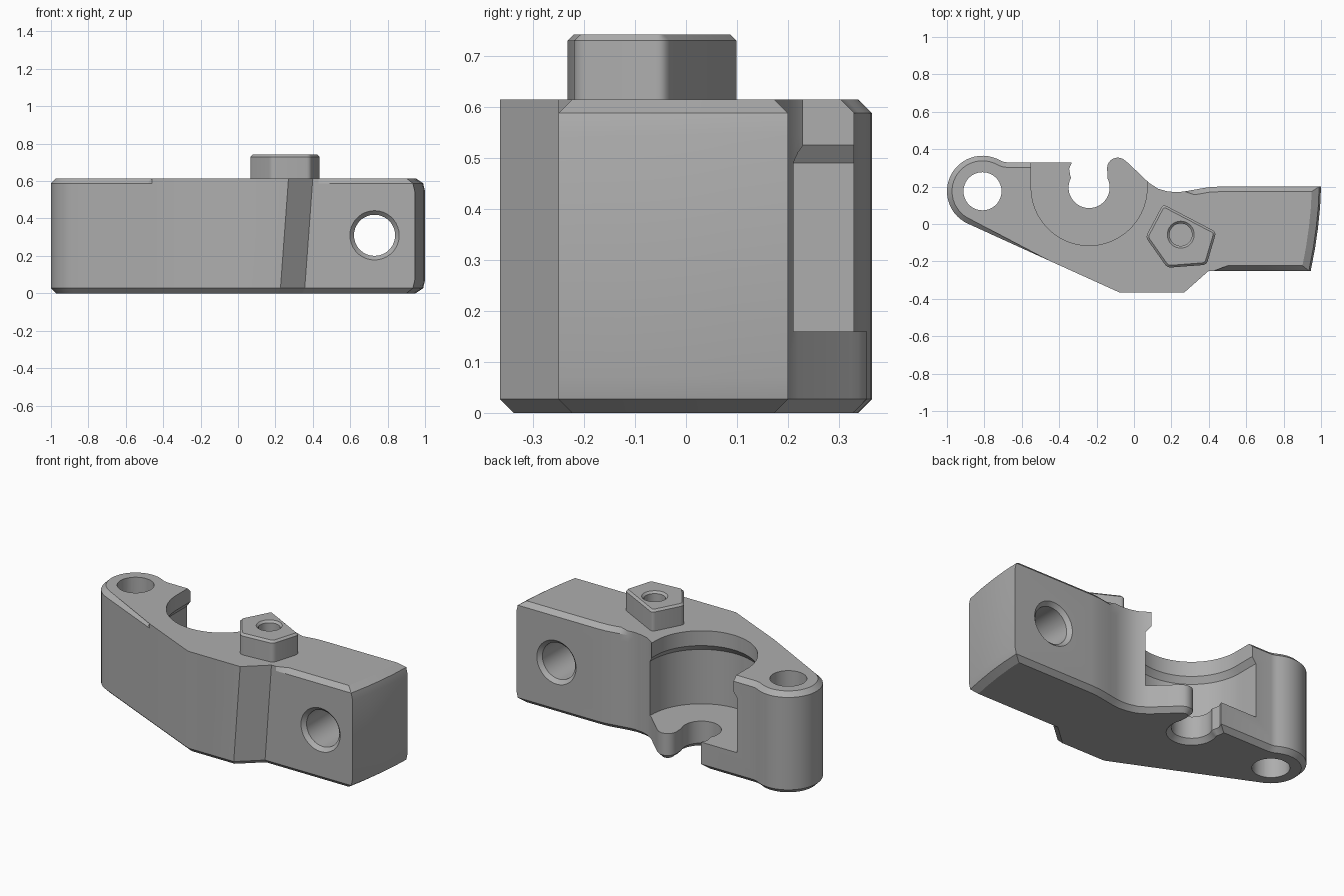
import bpy, bmesh
from math import sin, cos, radians
from mathutils import Vector

if "Cube" in bpy.data.objects:
    bpy.data.objects.remove(bpy.data.objects["Cube"])

grey = bpy.data.materials.new("plain_grey")
grey.use_nodes = True
COLOUR = (0.42, 0.42, 0.42, 1)
grey.diffuse_color = COLOUR
grey.node_tree.nodes["Principled BSDF"].inputs["Base Color"].default_value = COLOUR


def arc(cx, cy, r, start, end, n):
    """Points along an arc, angles in degrees."""
    angles = [radians(start + (end - start) * i / n) for i in range(n + 1)]
    return [(cx + r * cos(a), cy + r * sin(a)) for a in angles]


def loft(name, rings):
    """Closed solid through a list of rings with equal point counts."""
    bm = bmesh.new()
    loops = [[bm.verts.new(p) for p in ring] for ring in rings]
    n = len(loops[0])
    for low, high in zip(loops, loops[1:]):
        for i in range(n):
            j = (i + 1) % n
            bm.faces.new((low[i], low[j], high[j], high[i]))
    caps = [bm.faces.new(loops[0][::-1]), bm.faces.new(loops[-1])]
    bmesh.ops.triangulate(bm, faces=caps)
    bmesh.ops.recalc_face_normals(bm, faces=bm.faces)
    mesh = bpy.data.meshes.new(name)
    bm.to_mesh(mesh)
    bm.free()
    mesh.materials.append(grey)
    obj = bpy.data.objects.new(name, mesh)
    bpy.context.collection.objects.link(obj)
    return obj


def inset_dirs(points):
    """Inward mitre vector at each point of a counter-clockwise outline."""
    dirs = []
    for i, p in enumerate(points):
        p = Vector(p)
        a = (p - Vector(points[i - 1])).normalized()
        b = (Vector(points[(i + 1) % len(points)]) - p).normalized()
        na, nb = Vector((-a.y, a.x)), Vector((-b.y, b.x))
        dirs.append((na + nb) / max(1 + na.dot(nb), 0.5))
    return dirs


def cut(target, cutters):
    for cutter in cutters:
        cutter.hide_render = True
        mod = target.modifiers.new("cut", "BOOLEAN")
        mod.operation = "DIFFERENCE"
        mod.solver = "EXACT"
        mod.object = cutter
        bpy.context.view_layer.objects.active = target
        bpy.ops.object.modifier_apply(modifier=mod.name)
        bpy.data.objects.remove(cutter)


def smooth(obj):
    bpy.ops.object.select_all(action="DESELECT")
    obj.select_set(True)
    bpy.context.view_layer.objects.active = obj
    bpy.ops.object.shade_smooth_by_angle(angle=radians(28))


def level(points, z):
    return [(x, y, z) for x, y in points]


# Body outline, counter-clockwise; each run says whether its top edge is bevelled
BOSS = (-0.81, 0.175)
SEAT = (-0.24, 0.195)
runs = [
    (arc(*BOSS, 0.19, 60, 246, 26) + [(-0.48, -0.184)], True, False),
    ([(-0.46, -0.193), (-0.08, -0.365), (0.27, -0.365), (0.40, -0.25), (0.43, -0.25)], False, False),
    ([(0.50, -0.25)], True, False),
    ([(0.945, -0.25), (0.968, -0.13), (0.984, -0.02), (0.995, 0.09), (1.0, 0.2)], True, True),
    ([(0.46, 0.2), (0.40, 0.197), (0.32, 0.183)], True, False),
    ([(0.27, 0.174), (0.23, 0.17), (0.18, 0.174), (0.13, 0.188), (0.08, 0.22)], False, False),
    # hook tip, then the open round notch
    ([(-0.03, 0.325)] + arc(-0.087, 0.298, 0.057, 45, 180, 9), False, False),
    ([(-0.142, 0.27)] + arc(*SEAT, 0.11, 28, -208, 28) + [(-0.342, 0.265), (-0.347, 0.295)], False, False),
    ([(-0.332, 0.33), (-0.68, 0.33), (-0.70, 0.333)], True, False),
]
outline, bevelled, at_end = [], [], []
for pts, top_bevel, end in runs:
    outline += pts
    bevelled += [top_bevel] * len(pts)
    at_end += [end] * len(pts)
dirs = inset_dirs(outline)

TOP = 0.615
BEVEL = 0.027


def body_ring(z, inset, end_round, top):
    ring = []
    for (x, y), d, bev, end in zip(outline, dirs, bevelled, at_end):
        k = inset if (bev or not top) else 0
        px, py = x + d.x * k, y + d.y * k
        if end:
            px -= end_round
        # the short slanted front face leans towards its foot
        if 0.26 < x < 0.41 and y < -0.2:
            px -= 0.045 * (1 - z / TOP)
        ring.append((px, py, z))
    return ring


body = loft("clamp_body", [
    body_ring(0, BEVEL, 0.022, False),
    body_ring(BEVEL, 0, 0.010, False),
    body_ring(0.07, 0, 0, False),
    body_ring(TOP - 0.07, 0, 0, True),
    body_ring(TOP - BEVEL, 0, 0.010, True),
    body_ring(TOP, BEVEL, 0.022, True),
])


# Round pocket open to the back, with a narrower lip above
def pocket_outline(r):
    x, y = SEAT
    return arc(x, y, r, 180, 360, 40) + [(x + r, 0.6), (x - r, 0.6)]


pocket = loft("pocket_cutter", [level(pocket_outline(r), z) for r, z in
                                ((0.335, 0.16), (0.335, 0.49), (0.31, 0.525), (0.31, 0.8))])

# Upright pivot hole and countersunk cross hole
pivot = loft("pivot_cutter", [level(arc(*BOSS, 0.102, 0, 350, 35), z) for z in (-0.1, 0.8)])
cross = loft("cross_cutter", [[(x, y, z) for x, z in arc(0.73, 0.31, r, 0, 350, 35)]
                              for y, r in ((-0.30, 0.182), (-0.228, 0.11), (0.178, 0.11), (0.25, 0.182))])
cut(body, [pocket, pivot, cross])
smooth(body)

# Five-sided stud with softened corners and a bored centre
corners = [Vector(p) for p in ((0.155, 0.106), (0.062, -0.07), (0.178, -0.234), (0.388, -0.218), (0.44, -0.043))]
stud_outline = []
for i, p in enumerate(corners):
    before = (corners[i - 1] - p).normalized() * 0.022
    after = (corners[(i + 1) % 5] - p).normalized() * 0.022
    for t in (0, 0.25, 0.5, 0.75, 1):
        q = p + before * (1 - t) ** 2 + after * t ** 2
        stud_outline.append((q.x, q.y))
stud_dirs = inset_dirs(stud_outline)
stud_top = [(x + d.x * 0.012, y + d.y * 0.012) for (x, y), d in zip(stud_outline, stud_dirs)]
stud = loft("stud", [level(stud_outline, TOP - 0.01), level(stud_outline, 0.73), level(stud_top, 0.742)])
bore = loft("bore_cutter", [level(arc(0.25, -0.057, r, 0, 350, 35), z) for r, z in
                            ((0.06, 0.63), (0.06, 0.73), (0.092, 0.762))])
cut(stud, [bore])
smooth(stud)
